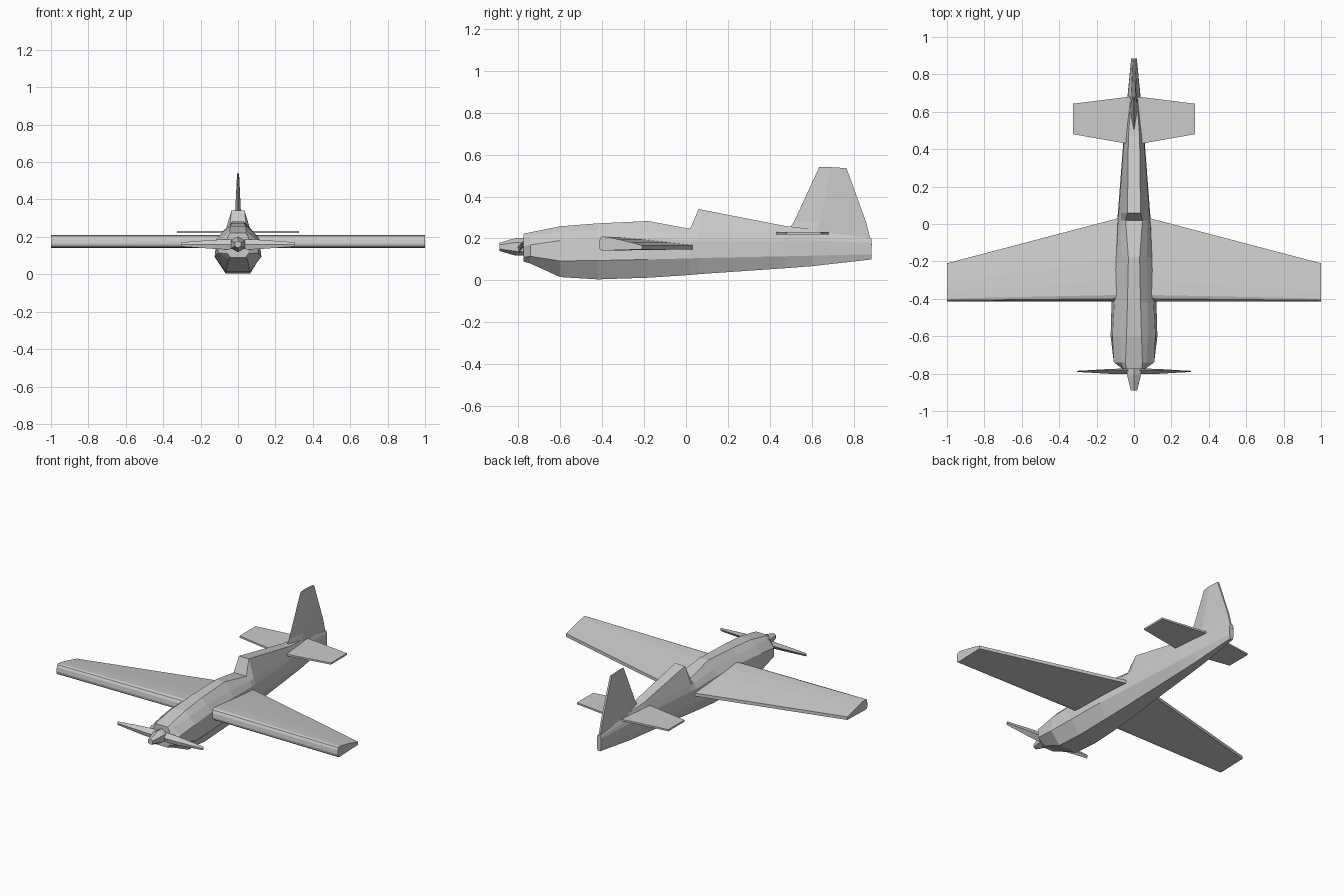
import bpy, bmesh, math

def finish(name, bm):
    bmesh.ops.recalc_face_normals(bm, faces=bm.faces[:])
    me = bpy.data.meshes.new(name)
    bm.to_mesh(me)
    bm.free()
    ob = bpy.data.objects.new(name, me)
    bpy.context.collection.objects.link(ob)
    return ob

def loft(name, rings):
    """Skin a list of equal-length closed rings and cap both ends."""
    bm = bmesh.new()
    vs = [[bm.verts.new(p) for p in r] for r in rings]
    n = len(rings[0])
    for a, b in zip(vs, vs[1:]):
        for i in range(n):
            j = (i + 1) % n
            bm.faces.new((a[i], a[j], b[j], b[i]))
    bm.faces.new(vs[0])
    bm.faces.new(vs[-1])
    return finish(name, bm)

# Fuselage: y, then (half width, z) for belly, lower side, upper side, shoulder, top
stations = [
    (-0.775, (.04, .09), (.055, .11), (.06, .165), (.055, .20), (.042, .222)),
    (-0.74, (.05, .08), (.108, .115), (.108, .17), (.065, .215), (.045, .23)),
    (-0.60, (.065, .016), (.125, .093), (.115, .19), (.075, .232), (.04, .258)),
    (-0.42, (.066, .005), (.12, .095), (.105, .198), (.072, .24), (.035, .272)),
    (-0.18, (.06, .013), (.11, .10), (.095, .20), (.068, .235), (.03, .283)),
    (0.02, (.05, .026), (.09, .105), (.085, .19), (.07, .222), (.045, .246)),
    (0.06, (.048, .03), (.086, .107), (.082, .19), (.07, .225), (.035, .34)),
    (0.47, (.03, .058), (.055, .115), (.052, .19), (.045, .22), (.03, .26)),
    (0.60, (.025, .068), (.043, .118), (.041, .19), (.034, .215), (.02, .245)),
    (0.885, (.010, .10), (.015, .125), (.015, .18), (.012, .19), (.008, .20)),
]
loft("fuselage", [[(w, y, z) for w, z in s] + [(-w, y, z) for w, z in reversed(s)]
                  for y, *s in stations])

# Wing: flat-bottomed rounded-nose section, straight leading edge, swept trailing edge
section = [(0, .165), (.01, .19), (.035, .205), (.08, .21), (.25, .205), (.5, .194),
           (.75, .181), (1, .168), (1, .148), (.5, .145), (.1, .142), (.03, .145), (.008, .153)]

def wing_ring(x, trail):
    return [(x, -.415 + t * (trail + .415), z) for t, z in section]

loft("wing", [wing_ring(-1, -.21), wing_ring(-.05, .04), wing_ring(.05, .04), wing_ring(1, -.21)])

# Tailplane
loft("tailplane", [[(x, a, .22), (x, b, .22), (x, b, .231), (x, a, .231)]
                   for x, a, b in ((-.325, .48, .643), (-.03, .428, .68), (.03, .428, .68), (.325, .48, .643))])

# Fin: sections as leading edge, thick point, trailing edge
loft("fin", [[(0, a, z), (w, m, z), (.006, b, z2), (-.006, b, z2), (-w, m, z)]
             for a, m, b, w, z, z2 in ((.46, .60, .886, .026, .20, .17),
                                       (.515, .64, .858, .018, .28, .28),
                                       (.635, .69, .765, .005, .54, .535))])

# Spinner
PZ = .16
loft("spinner", [[(r * math.sin(k * math.pi / 3), y, PZ + r * math.cos(k * math.pi / 3)) for k in range(6)]
                 for y, r in ((-.76, .042), (-.81, .042), (-.84, .034), (-.89, .019))])

# Propeller blades, pitched slightly about their span
for side, name in ((1, "propeller_blade_right"), (-1, "propeller_blade_left")):
    loft(name, [[(side * x, -.788 - d, PZ - h), (side * x, -.788 - d - t, PZ),
                 (side * x, -.788 + d, PZ + h), (side * x, -.788 + d + t, PZ)]
                for x, h, d, t in ((.02, .025, .006, .008), (.065, .027, .008, .007),
                                   (.13, .024, .007, .006), (.25, .015, .003, .003), (.305, .011, .002, .001))])
